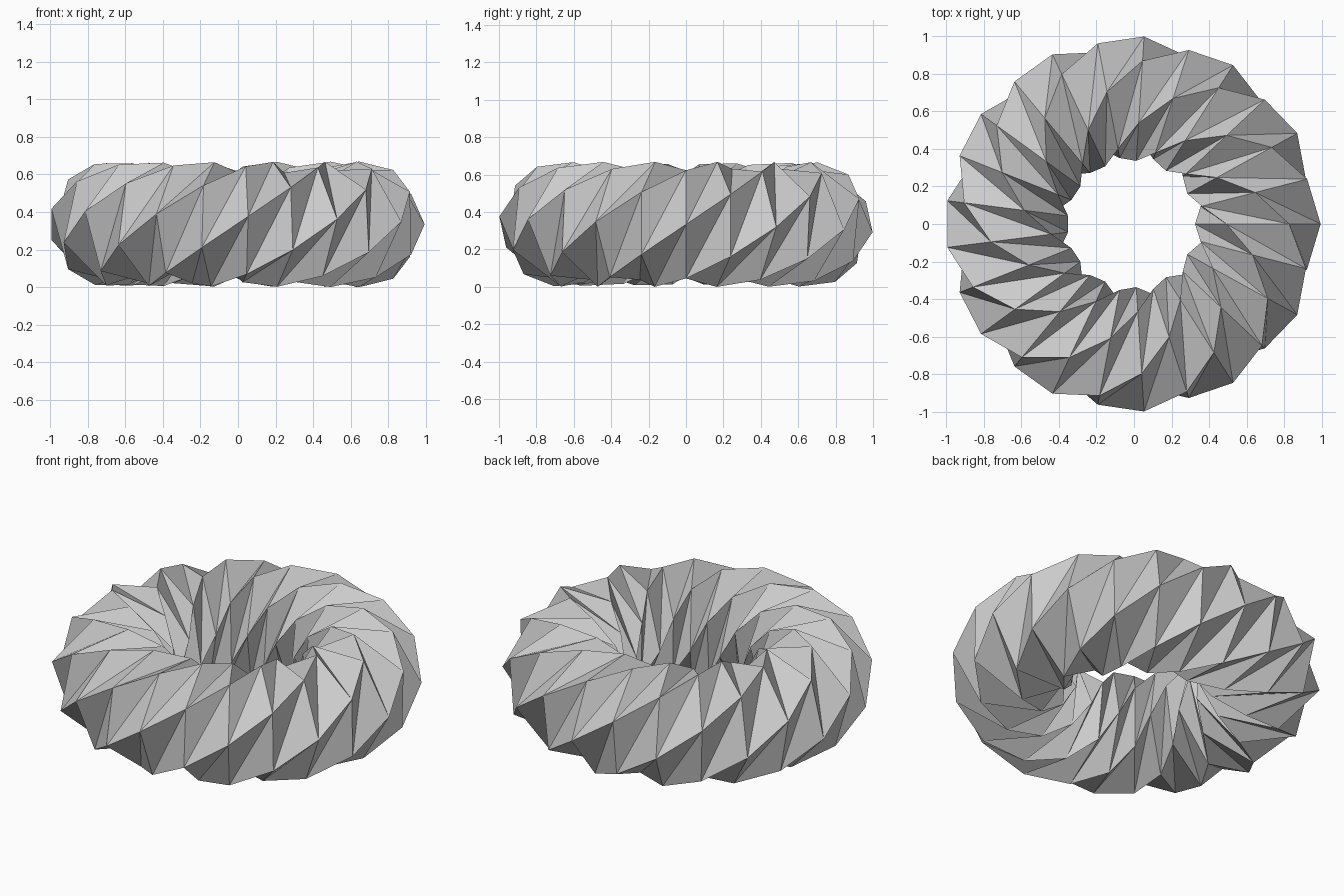
import bpy, bmesh
from math import sin, cos, tau

if "Cube" in bpy.data.objects:
    bpy.data.objects.remove(bpy.data.objects["Cube"])

RINGS, SIDES, TURNS = 25, 6, 2      # hexagonal section making two full twists
R, r = 0.6683, 0.3342               # ring radius, section radius

bm = bmesh.new()

# Hexagonal sections, each turned a little further than the last
rings = []
for i in range(RINGS):
    t = tau * i / RINGS
    ring = []
    for k in range(SIDES):
        p = TURNS * t + tau * k / SIDES
        d = R + r * cos(p)
        ring.append(bm.verts.new((d * cos(t), d * sin(t), r * sin(p))))
    rings.append(ring)

# Skin, split so that the twisted ridges stand proud
for i in range(RINGS):
    lo, hi = rings[i], rings[(i + 1) % RINGS]
    for k in range(SIDES):
        n = (k + 1) % SIDES
        bm.faces.new((lo[k], hi[k], hi[n]))
        bm.faces.new((lo[k], hi[n], lo[n]))

# Centre in plan and stand on the ground
xs, ys, zs = zip(*(v.co for v in bm.verts))
shift = (-(min(xs) + max(xs)) / 2, -(min(ys) + max(ys)) / 2, -min(zs))
bmesh.ops.translate(bm, verts=bm.verts, vec=shift)

mesh = bpy.data.meshes.new("twisted_ring")
bm.to_mesh(mesh)
bm.free()
bpy.context.collection.objects.link(bpy.data.objects.new("twisted_ring", mesh))
